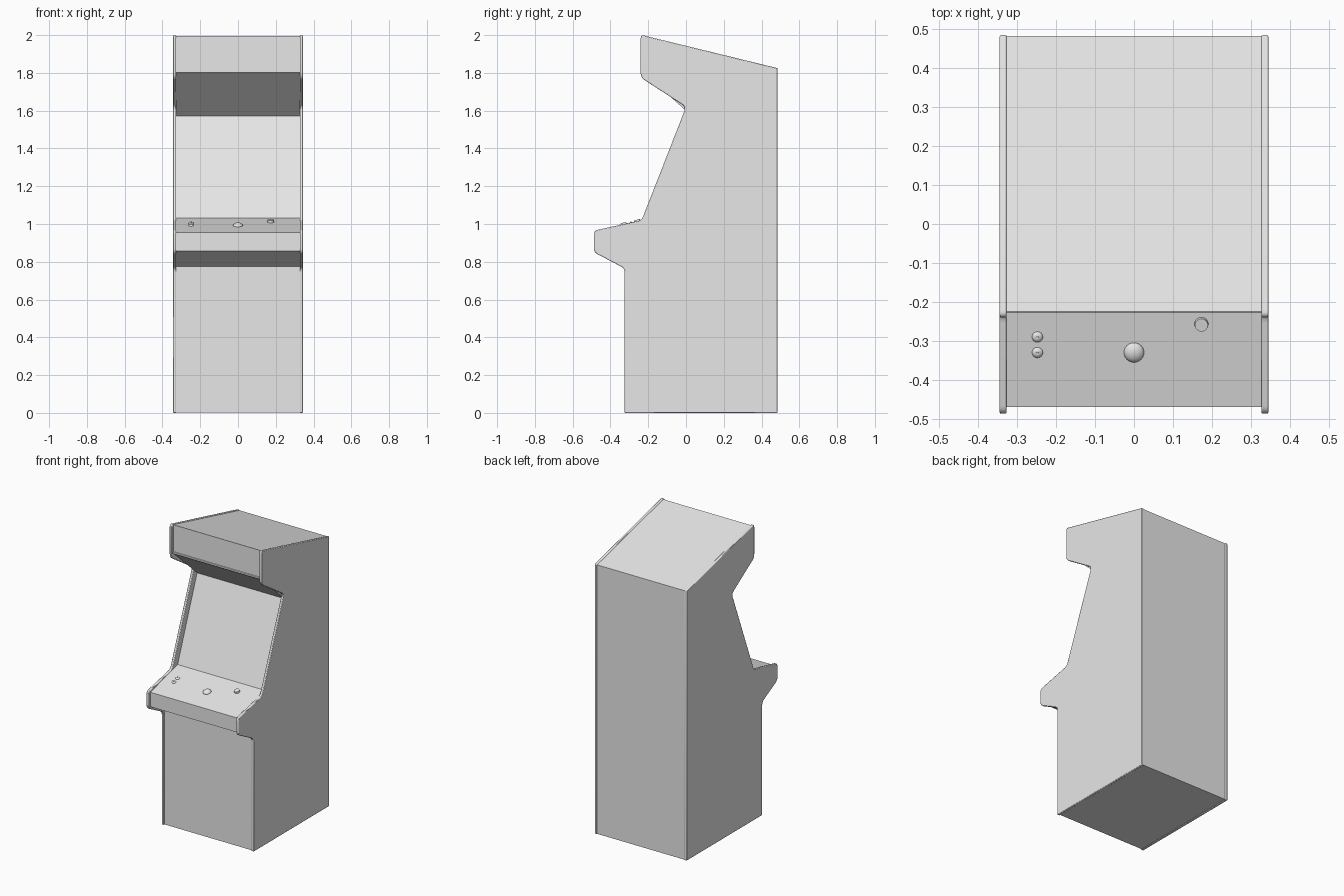
import bpy, bmesh, math
from mathutils import Vector, Matrix

if "Cube" in bpy.data.objects:
    bpy.data.objects.remove(bpy.data.objects["Cube"])

grey = bpy.data.materials.new("plain grey")
grey.diffuse_color = (0.8, 0.8, 0.8, 1)
grey.use_nodes = True
grey.node_tree.nodes["Principled BSDF"].inputs["Base Color"].default_value = grey.diffuse_color


def finish(name, bm, angle=35):
    bmesh.ops.recalc_face_normals(bm, faces=bm.faces[:])
    me = bpy.data.meshes.new(name)
    bm.to_mesh(me)
    bm.free()
    ob = bpy.data.objects.new(name, me)
    bpy.context.collection.objects.link(ob)
    me.materials.append(grey)
    bpy.ops.object.select_all(action='DESELECT')
    ob.select_set(True)
    bpy.context.view_layer.objects.active = ob
    bpy.ops.object.shade_smooth_by_angle(angle=math.radians(angle))
    return ob


def fillet(corners, steps=5):
    # corners: (y, z, radius) -> rounded outline
    out = []
    n = len(corners)
    for i, (y, z, r) in enumerate(corners):
        p = Vector((y, z))
        if r == 0:
            out.append(p)
            continue
        a = Vector(corners[i - 1][:2]) - p
        b = Vector(corners[(i + 1) % n][:2]) - p
        a, b = p + a.normalized() * r, p + b.normalized() * r
        for k in range(steps + 1):
            t = k / steps
            out.append(a * (1 - t) ** 2 + p * 2 * t * (1 - t) + b * t * t)
    return out


def extrude_profile(name, pts, x0, x1, bevel=0):
    bm = bmesh.new()
    f = bm.faces.new([bm.verts.new((x0, y, z)) for y, z in pts])
    r = bmesh.ops.extrude_face_region(bm, geom=[f])
    bmesh.ops.translate(bm, vec=(x1 - x0, 0, 0),
                        verts=[v for v in r['geom'] if isinstance(v, bmesh.types.BMVert)])
    ob = finish(name, bm)
    if bevel:
        m = ob.modifiers.new("rounded edge", 'BEVEL')
        m.width = bevel
        m.segments = 2
        m.limit_method = 'ANGLE'
        m.angle_limit = math.radians(50)
    return ob


# Side panels with the stepped outline
side = fillet([(-0.325, 0, 0), (0.485, 0, 0), (0.485, 1.825, 0), (-0.24, 2.002, 0.02),
               (-0.24, 1.775, 0.025), (0.0, 1.62, 0.025), (-0.235, 1.02, 0.02),
               (-0.487, 0.965, 0.02), (-0.487, 0.85, 0.02), (-0.325, 0.765, 0.02)])
for name, s in (("left_side_panel", -1), ("right_side_panel", 1)):
    extrude_profile(name, side, s * 0.327, s * 0.345, 0.004)

# Body between the sides, set slightly inside the outline
body = [(-0.317, 0.002), (0.483, 0.002), (0.483, 1.822), (-0.225, 1.995),
        (-0.225, 1.802), (0.03, 1.572), (-0.178, 1.031), (-0.47, 0.955),
        (-0.47, 0.857), (-0.317, 0.775)]
extrude_profile("cabinet_body", body, -0.3275, 0.3275)

# Retainer strip under the marquee
extrude_profile("marquee_strip", [(-0.222, 1.815), (-0.229, 1.812), (-0.229, 1.801),
                                  (-0.222, 1.799)], -0.327, 0.327)

# Controls, placed square to the sloping panel
tilt = math.atan2(0.076, 0.292)


def on_panel(x, y):
    z = 0.955 + (y + 0.47) * 0.076 / 0.292
    return Matrix.Translation((x, y, z)) @ Matrix.Rotation(tilt, 4, 'X')


def disc(bm, m, r, h):
    bmesh.ops.create_cone(bm, cap_ends=True, segments=24, radius1=r, radius2=r * 0.93,
                          depth=h, matrix=m @ Matrix.Translation((0, 0, h / 2)))


def dome(bm, m, r, squash, lift=0):
    bmesh.ops.create_uvsphere(bm, u_segments=24, v_segments=14, radius=r,
                              matrix=m @ Matrix.Translation((0, 0, lift))
                              @ Matrix.Diagonal((1, 1, squash, 1)))


bm = bmesh.new()
dome(bm, on_panel(0, -0.33), 0.026, 0.6)
finish("trackball", bm)

for i, y in enumerate((-0.29, -0.33)):
    bm = bmesh.new()
    m = on_panel(-0.248, y)
    dome(bm, m, 0.014, 0.6)
    disc(bm, m, 0.004, 0.011)
    finish("start_button_%d" % (i + 1), bm)

bm = bmesh.new()
disc(bm, on_panel(0.173, -0.257), 0.018, 0.012)
finish("action_button", bm)
